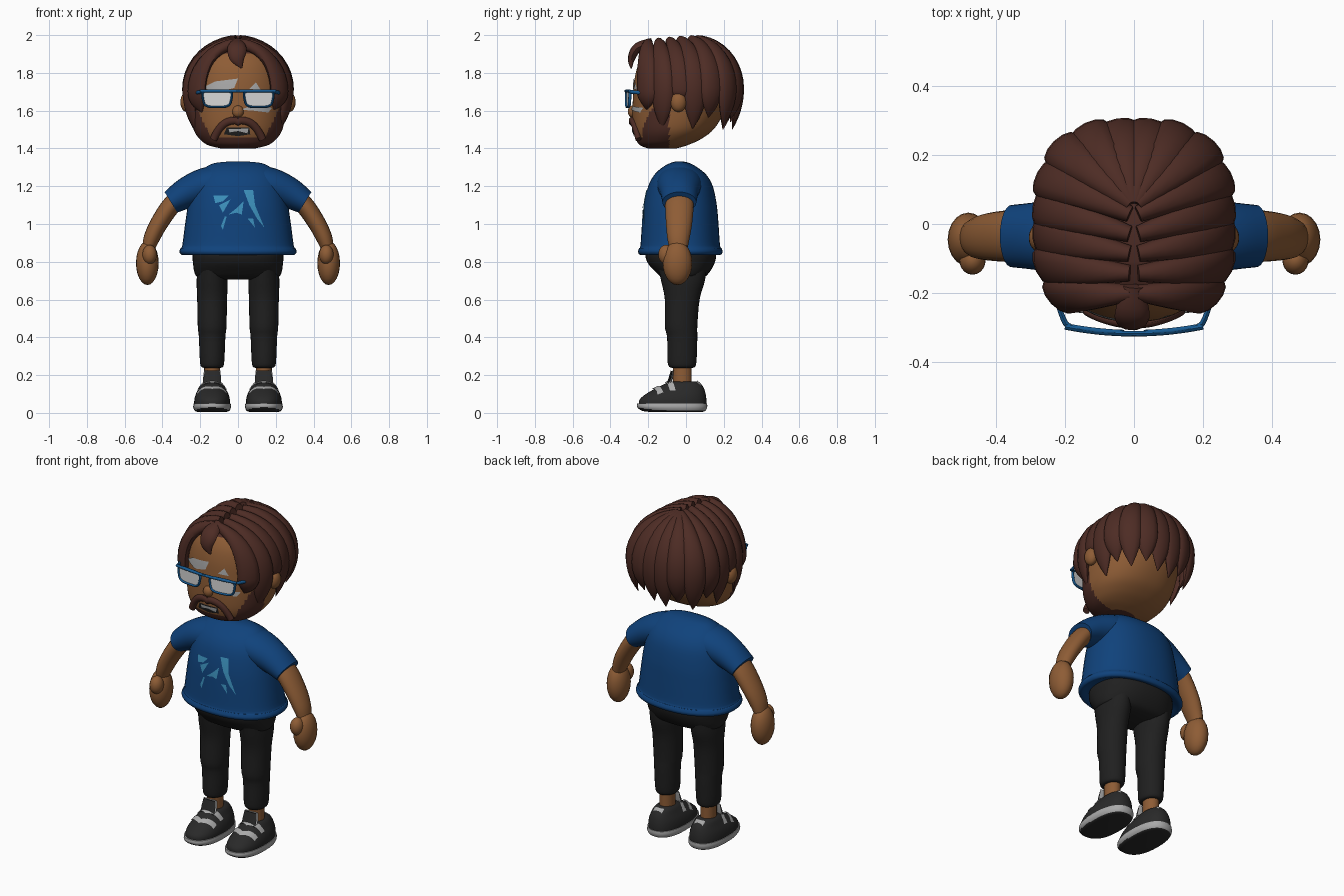
import bpy, bmesh, math
from mathutils import Vector
from mathutils.bvhtree import BVHTree

cube = bpy.data.objects.get("Cube")
if cube:
    bpy.data.objects.remove(cube)


def material(name, r, g, b):
    m = bpy.data.materials.new(name)
    m.use_nodes = True
    m.diffuse_color = (r, g, b, 1)
    m.node_tree.nodes["Principled BSDF"].inputs["Base Color"].default_value = (r, g, b, 1)
    return m


SKIN = material("skin brown", .27, .108, .036)
HAIR = material("hair brown", .075, .025, .018)
BLUE = material("shirt blue", .005, .055, .2)
PRINT = material("print light blue", .045, .28, .5)
PANTS = material("pants black", .014, .014, .014)
SHOE = material("shoe charcoal", .022, .022, .022)
GREY = material("light grey", .4, .4, .4)
LENS = material("lens white", .68, .68, .68)
FRAME = material("frame blue", .008, .1, .28)


def finish(name, bm, mats, rule=None, recalc=True):
    if recalc:
        bmesh.ops.recalc_face_normals(bm, faces=bm.faces)
    bm.normal_update()
    if rule:
        for f in bm.faces:
            f.material_index = rule(f.calc_center_median(), f.normal)
    me = bpy.data.meshes.new(name)
    bm.to_mesh(me)
    bm.free()
    for m in mats:
        me.materials.append(m)
    me.shade_smooth()
    me.set_sharp_from_angle(angle=math.radians(45))
    ob = bpy.data.objects.new(name, me)
    bpy.context.collection.objects.link(ob)
    return ob


def spline(rows, k=4):
    """Catmull-Rom refinement of rows of numbers."""
    out, last = [], len(rows) - 1
    for i in range(last):
        a, b, c, d = rows[max(i - 1, 0)], rows[i], rows[i + 1], rows[min(i + 2, last)]
        for j in range(k):
            t = j / k
            out.append([q + t / 2 * (r - p + t * (2 * p - 5 * q + 4 * r - s + t * (3 * (q - r) + s - p)))
                        for p, q, r, s in zip(a, b, c, d)])
    return out + [list(rows[-1])]


def skin(name, rings, mats, rule=None, closed=False):
    bm = bmesh.new()
    vs = [[bm.verts.new(p) for p in ring] for ring in rings]
    n = len(vs[0])
    pairs = list(zip(vs, vs[1:])) + ([(vs[-1], vs[0])] if closed else [])
    for a, b in pairs:
        for i in range(n):
            bm.faces.new((a[i], a[(i + 1) % n], b[(i + 1) % n], b[i]))
    if not closed:
        bm.faces.new(vs[0])
        bm.faces.new(vs[-1])
    return finish(name, bm, mats, rule)


def loft(name, rows, mats, x=0, n=40, k=4, p=2, rule=None):
    """Stack of rounded outlines: z, half width, front y, back y."""
    def power(v):
        return math.copysign(abs(v) ** (2 / p), v)
    rings = []
    for z, rx, y0, y1 in spline(rows, k):
        angles = [2 * math.pi * i / n for i in range(n)]
        rings.append([(x + rx * power(math.cos(a)), (y0 + y1) / 2 + (y1 - y0) / 2 * power(math.sin(a)), z)
                      for a in angles])
    return skin(name, rings, mats, rule)


def sweep(name, pts, sizes, outs, mat, n=12, closed=False):
    """Oval tube along points; sizes are half width and half depth along outs."""
    pts, rings = [Vector(p) for p in pts], []
    m = len(pts)
    for i, p in enumerate(pts):
        t = pts[(i + 1) % m] - pts[i - 1] if closed else pts[min(i + 1, m - 1)] - pts[max(i - 1, 0)]
        t.normalize()
        w = t.cross(Vector(outs[i])).normalized()
        o = w.cross(t)
        angles = [2 * math.pi * j / n for j in range(n)]
        rings.append([p + w * sizes[i][0] * math.cos(a) + o * sizes[i][1] * math.sin(a) for a in angles])
    return skin(name, rings, [mat], closed=closed)


def limb(name, rows, mat, s, out=(0, 1, 0), n=20):
    """Tube from rows of x, y, z, half width, half depth; s mirrors x."""
    rows = spline(rows)
    return sweep(name, [(s * r[0], r[1], r[2]) for r in rows], [r[3:] for r in rows], [out] * len(rows), mat, n)


def ball(name, loc, radii, mat):
    bm = bmesh.new()
    bmesh.ops.create_uvsphere(bm, u_segments=20, v_segments=12, radius=1)
    for v in bm.verts:
        v.co = Vector(loc) + Vector(a * b for a, b in zip(v.co, radii))
    return finish(name, bm, [mat])


def decal(name, polys, target, mat, down=False, lift=.005):
    """Thin patches laid on a target from the front or from above."""
    me = target.data
    tree = BVHTree.FromPolygons([v.co for v in me.vertices], [q.vertices[:] for q in me.polygons])
    ray = Vector((0, 0, -1)) if down else Vector((0, 1, 0))
    bm = bmesh.new()
    for poly in polys:
        bm.faces.new([bm.verts.new((a, b, 3) if down else (a, -3, b)) for a, b in poly])
    bmesh.ops.triangulate(bm, faces=bm.faces)
    bmesh.ops.subdivide_edges(bm, edges=bm.edges, cuts=5, use_grid_fill=True)
    missed = []
    for v in bm.verts:
        hit = tree.ray_cast(v.co, ray)[0]
        if hit:
            v.co = hit - ray * lift
        else:
            missed.append(v)
    bmesh.ops.delete(bm, geom=missed, context='VERTS')
    bm.normal_update()
    bmesh.ops.reverse_faces(bm, faces=[f for f in bm.faces if f.normal.dot(ray) > 0])
    return finish(name, bm, [mat], recalc=False)


# Shirt with rolled hem
shirt = loft("shirt", [(.85, .26, -.2, .14), (.836, .295, -.24, .18), (.852, .31, -.254, .194),
                       (.872, .304, -.248, .188), (.888, .295, -.241, .18), (1, .28, -.233, .172),
                       (1.1, .265, -.223, .163), (1.2, .243, -.2, .142), (1.26, .213, -.168, .108),
                       (1.3, .172, -.125, .06), (1.322, .125, -.085, .02), (1.33, .06, -.06, -.01)],
             [BLUE], p=2.2)
decal("shirt_print", [[(-.13, 1.15), (-.05, 1.15), (-.08, 1.12), (-.12, 1.11)],
                      [(-.1, 1.1), (-.04, 1.13), (-.08, 1.06)],
                      [(-.05, 1.05), (0, 1.09), (.03, 1.12), (.02, 1.05), (-.01, 1.06)],
                      [(.03, 1.18), (.08, 1.18), (.09, 1.1), (.06, 1.1)],
                      [(.06, 1.1), (.09, 1.1), (.14, .98), (.1, 1.03)],
                      [(-.09, .99), (-.07, 1.04), (-.06, 1.04), (-.08, .97)],
                      [(.05, 1.03), (.08, 1.03), (.09, .98)]], shirt, PRINT)

# Pants seat
loft("pants_seat", [(.87, .235, -.21, .155), (.83, .241, -.215, .16), (.79, .238, -.2, .15),
                    (.75, .232, -.165, .128), (.72, .215, -.13, .1), (.705, .15, -.08, .06)], [PANTS], p=2.3)

for side, s in (("left", 1), ("right", -1)):
    # Sleeve, arm and hand
    limb(side + "_sleeve", [(.05, -.035, 1.235, .085, .12), (.17, -.035, 1.205, .093, .118),
                            (.27, -.035, 1.165, .083, .1), (.355, -.035, 1.115, .064, .09)], BLUE, s, n=28)
    limb(side + "_arm", [(.3, -.035, 1.15, .052, .074), (.36, -.035, 1.09, .05, .075),
                         (.42, -.037, 1, .047, .069), (.455, -.04, .93, .043, .06),
                         (.472, -.04, .88, .035, .05)], SKIN, s)
    ball(side + "_hand", (s * .48, -.045, .793), (.06, .078, .116), SKIN)
    ball(side + "_thumb", (s * .468, -.105, .838), (.038, .042, .052), SKIN)

    # Leg and ankle
    x = s * .137
    loft(side + "_pant_leg", [(.78, .075, -.15, .11), (.7, .082, -.132, .1), (.6, .079, -.112, .072),
                              (.46, .076, -.112, .06), (.4, .07, -.1, .06), (.28, .065, -.098, .056),
                              (.245, .058, -.09, .048), (.238, .04, -.07, .03)], [PANTS], x=x, n=28)
    loft(side + "_ankle", [(.13, .042, -.07, .03), (.27, .042, -.07, .03)], [SKIN], x=x, n=20)

    # Shoe
    loft(side + "_sole", [(.006, .08, -.2, .09), (.012, .092, -.235, .104), (.03, .1, -.258, .112),
                          (.05, .098, -.258, .112)], [GREY, SHOE], x=x, p=2.4,
         rule=lambda c, nor: int(nor.z < -.6))
    shoe = loft(side + "_shoe", [(.04, .095, -.25, .108), (.07, .094, -.246, .108), (.1, .086, -.212, .104),
                                 (.13, .07, -.16, .095), (.155, .055, -.11, .078), (.167, .038, -.08, .06)],
                [SHOE], x=x, p=2.3)
    for i, y in enumerate((-.185, -.12)):
        decal(f"{side}_strap_{i + 1}", [[(x - .08, y + .035), (x - .08, y + .065), (x, y + .03),
                                         (x + .08, y + .065), (x + .08, y + .035), (x, y)]],
              shoe, GREY, down=True, lift=.008)
    sweep(side + "_tongue", [(x, -.1, .14), (x, -.085, .185), (x, -.075, .222)],
          [(.045, .007), (.045, .007), (.04, .006)], [(0, -1, 0)] * 3, SHOE)
    sweep(side + "_tongue_lining", [(x, -.088, .14), (x, -.074, .185), (x, -.068, .224)],
          [(.048, .005), (.048, .005), (.043, .004)], [(0, -1, 0)] * 3, GREY)
    sweep(side + "_heel_tab", [(x, .085, .128), (x, .07, .152), (x, .055, .165)],
          [(.03, .008)] * 3, [(0, 1, 0)] * 3, GREY)

    # Ear
    ball(side + "_ear", (s * .272, -.04, 1.645), (.033, .042, .052), SKIN)


# Head with beard and scalp painted by region
def head_colour(c, nor):
    beard = c.y < -.09 and c.z < 1.455 + max(0, abs(c.x) - .14) * 2
    scalp = c.z > 1.9 or (c.z > 1.64 and c.y > .03) or (c.z > 1.72 and c.y > -.18 and abs(c.x) > .1)
    return int(beard or scalp)


head = loft("head", [(1.4, .09, -.2, -.05), (1.418, .16, -.245, .01), (1.45, .203, -.266, .08),
                     (1.5, .235, -.28, .145), (1.58, .25, -.284, .195), (1.68, .255, -.28, .225),
                     (1.78, .25, -.27, .23), (1.86, .23, -.245, .205), (1.92, .18, -.195, .155),
                     (1.955, .09, -.11, .08)], [SKIN, HAIR], n=96, k=6, p=2.2, rule=head_colour)

# Face details
ball("nose", (0, -.283, 1.595), (.03, .025, .032), SKIN)
decal("nostril", [[(-.03, 1.565), (0, 1.6), (.005, 1.56)]], head, HAIR, lift=.009)
decal("mouth", [[(-.075, 1.475), (-.06, 1.51), (.06, 1.51), (.065, 1.475), (0, 1.465)]], head, PANTS, lift=.004)
decal("teeth", [[(-.045, 1.485), (-.05, 1.503), (.055, 1.505), (.05, 1.48), (0, 1.492)]], head, GREY, lift=.007)
decal("eye_patches", [[(-.19, 1.72), (-.12, 1.755), (0, 1.77), (-.02, 1.72), (-.1, 1.7)],
                      [(.06, 1.715), (.095, 1.75), (.12, 1.71)],
                      [(.01, 1.605), (.07, 1.625), (.18, 1.615), (.16, 1.59), (.08, 1.6)]], head, GREY)
stache = [(a * .13, -.025 - .262 * math.sqrt(1 - (a * .5) ** 2), 1.548 - .1 * abs(a) ** 3 - .008 * (abs(a) < .1))
          for a in [i / 10 for i in range(-10, 11)]]
sweep("moustache", stache, [(.02, .016)] * 21, [(0, -1, 0)] * 21, HAIR)

# Glasses
for side, s in (("left", 1), ("right", -1)):
    rim = []
    for i in range(28):
        a = 2 * math.pi * i / 28
        c, d = [math.copysign(abs(v) ** .5, v) for v in (math.cos(a), math.sin(a))]
        u = .11 + c * (.076 + .008 * d)
        rim.append(Vector((s * u, -.315 + .5 * u * u, 1.663 + .044 * d)))
    bm = bmesh.new()
    bm.faces.new([bm.verts.new(p) for p in rim])
    ext = bmesh.ops.extrude_face_region(bm, geom=bm.faces[:])
    bmesh.ops.translate(bm, verts=[v for v in ext["geom"] if isinstance(v, bmesh.types.BMVert)], vec=(0, .006, 0))
    finish(side + "_lens", bm, [LENS])
    sweep(side + "_rim", rim, [(.006, .008)] * 28, [(0, -1, 0)] * 28, FRAME, n=8, closed=True)
    limb(side + "_temple", [(.185, -.297, 1.7, .008, .008), (.205, -.275, 1.698, .01, .008),
                            (.245, -.15, 1.69, .01, .006), (.27, -.03, 1.68, .01, .006)], FRAME, s, (1, 0, 0), 8)
sweep("brow_bar", [(a, -.318 + .5 * a * a, 1.704) for a in [i * .02 - .2 for i in range(21)]],
      [(.008, .008)] * 21, [(0, -1, 0)] * 21, FRAME, n=8)


# Hair locks falling from a centre parting
def hair_lock(name, degrees, tip, s):
    phi = math.radians(degrees)
    dx, dy = math.sin(phi), -math.cos(phi)
    r = ((abs(dx) / .265) ** 3 + (abs(dy) / .277) ** 3) ** (-1 / 3)
    root = min(.05, -.2 + (degrees - 46) * .0031)
    pts, sizes, outs = [], [], []
    for i in range(19):
        if i < 11:
            a = math.radians(max(i, .3) * 9)
            reach, z, taper = math.sin(a), 1.72 + .25 * math.cos(a) + .5 * min(root, 0) * .18, 1
            up, w = math.cos(a), .022 + .04 * reach
        else:
            v = (i - 10) / 8
            z = pts[10][2] + (tip - pts[10][2]) * v
            reach, taper, up, w = 1 - .14 * v * v, max(.04, 1 - v ** 2.2), -.1 * v, .062
        pts.append((s * dx * r * reach, root * (1 - min(reach, 1)) + dy * r * reach, z))
        sizes.append((w * taper, .03 * taper))
        outs.append((s * dx * reach, dy * reach, up))
    sweep(name, pts, sizes, outs, HAIR)


tips = [(46, 1.59), (64, 1.49), (82, 1.63), (100, 1.49), (118, 1.55), (136, 1.5), (154, 1.54), (171, 1.5)]
for i, (degrees, tip) in enumerate(tips):
    hair_lock(f"left_hair_lock_{i + 1}", degrees, tip + .015, 1)
    hair_lock(f"right_hair_lock_{i + 1}", degrees, tip, -1)
limb("fringe", [(0, -.18, 1.965, .03, .02), (-.005, -.255, 1.935, .05, .025), (-.003, -.288, 1.88, .042, .02),
                (.02, -.29, 1.825, .004, .004)], HAIR, 1, (0, -1, .3), 12)
